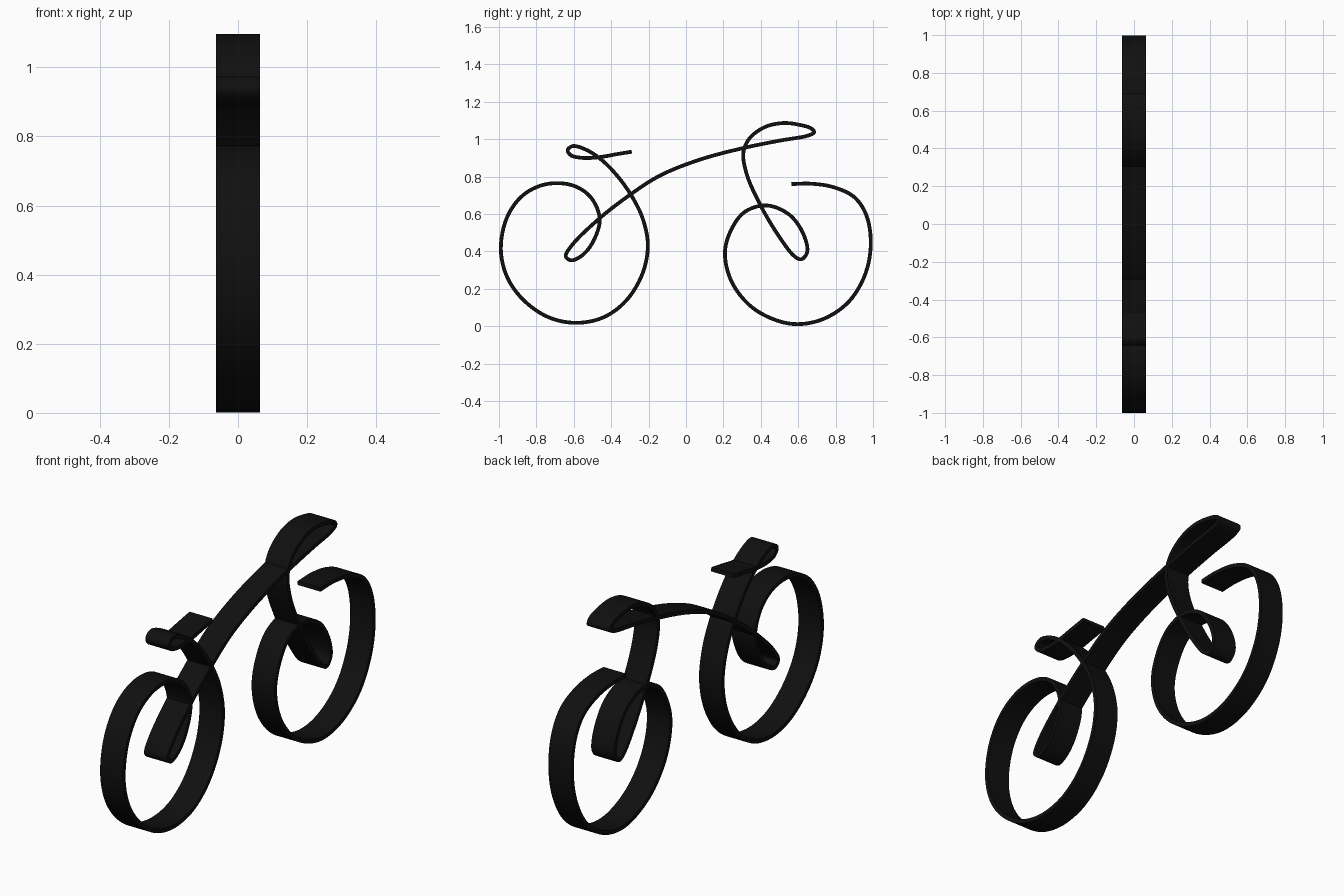
import bpy
import bmesh
from mathutils import Vector

if "Cube" in bpy.data.objects:
    bpy.data.objects.remove(bpy.data.objects["Cube"])

HALF_WIDTH = 0.0635   # along x
HALF_THICK = 0.01
STEPS = 6             # subdivisions between guide points

black = bpy.data.materials.new("black")
black.diffuse_color = (0.005, 0.005, 0.005, 1)
black.use_nodes = True
black.node_tree.nodes["Principled BSDF"].inputs["Base Color"].default_value = black.diffuse_color

# One continuous bent strip, as (y, z) guide points part by part
PARTS = {
    "seat": [
        (-.29, .933), (-.37, .92), (-.462, .904), (-.553, .90), (-.615, .914),
        (-.633, .941), (-.606, .963), (-.542, .947), (-.462, .898),
        (-.377, .815)],
    "rear_wheel": [
        (-.296, .705), (-.232, .577), (-.204, .433), (-.232, .283),
        (-.318, .139), (-.44, .048), (-.588, .018), (-.735, .048),
        (-.868, .139), (-.956, .262), (-.99, .411), (-.959, .577),
        (-.883, .690), (-.788, .748), (-.686, .765), (-.585, .745),
        (-.505, .684), (-.461, .572)],
    "frame": [
        (-.498, .45), (-.556, .378), (-.615, .352), (-.643, .374),
        (-.61, .433), (-.462, .577), (-.296, .705), (-.14, .805),
        (.072, .89), (.3125, .954), (.5, .992)],
    "handlebar": [
        (.655, 1.02), (.685, 1.037), (.672, 1.056), (.606, 1.077),
        (.515, 1.086), (.42, 1.064), (.34, 1.005), (.307, .93)],
    "front_fork": [
        (.323, .818), (.398, .647), (.5, .476), (.58, .374), (.617, .358),
        (.648, .396), (.628, .492), (.553, .596)],
    "front_wheel": [
        (.43, .646), (.3125, .61), (.238, .508), (.208, .39), (.243, .24),
        (.34, .112), (.468, .037), (.596, .011), (.74, .041), (.873, .134),
        (.96, .283), (.988, .444), (.964, .594), (.9, .69), (.79, .743),
        (.67, .762), (.563, .76)],
}


def spline(pts):
    """Centripetal Catmull-Rom curve through all points."""
    p = [pts[0] * 2 - pts[1]] + pts + [pts[-1] * 2 - pts[-2]]
    out = []
    for i in range(1, len(p) - 2):
        a, b, c, d = p[i - 1:i + 3]
        t1 = (b - a).length ** .5
        t2 = t1 + (c - b).length ** .5
        t3 = t2 + (d - c).length ** .5
        for k in range(STEPS):
            t = t1 + (t2 - t1) * k / STEPS
            ab, bc, cd = a.lerp(b, t / t1), b.lerp(c, (t - t1) / (t2 - t1)), c.lerp(d, (t - t2) / (t3 - t2))
            abc, bcd = ab.lerp(bc, t / t2), bc.lerp(cd, (t - t1) / (t3 - t1))
            out.append(abc.lerp(bcd, (t - t1) / (t2 - t1)))
    return out + [pts[-1]]


def strip(name, path, normals, cap_start, cap_end):
    """Rectangular section swept along part of the path."""
    bm = bmesh.new()
    rings = []
    for p, n in zip(path, normals):
        ring = []
        for sx, sn in ((-1, -1), (1, -1), (1, 1), (-1, 1)):
            q = p + n * (sn * HALF_THICK)
            ring.append(bm.verts.new((sx * HALF_WIDTH, q.x, q.y)))
        rings.append(ring)
    for r, s in zip(rings, rings[1:]):
        for k in range(4):
            j = (k + 1) % 4
            bm.faces.new((r[k], r[j], s[j], s[k]))
    if cap_start:
        bm.faces.new(rings[0][::-1])
    if cap_end:
        bm.faces.new(rings[-1])
    # Sweep direction decides the winding, so fix it against the outer side face
    bm.normal_update()
    bm.faces.ensure_lookup_table()
    side = bm.faces[1]                     # face on +x
    if side.normal.x < 0:
        bmesh.ops.reverse_faces(bm, faces=bm.faces)
    mesh = bpy.data.meshes.new(name)
    bm.to_mesh(mesh)
    bm.free()
    mesh.materials.append(black)
    obj = bpy.data.objects.new(name, mesh)
    bpy.context.collection.objects.link(obj)
    bpy.ops.object.select_all(action='DESELECT')
    obj.select_set(True)
    bpy.context.view_layer.objects.active = obj
    bpy.ops.object.shade_smooth_by_angle()


path = spline([Vector(q) for part in PARTS.values() for q in part])
normals = []
for i in range(len(path)):
    t = (path[min(i + 1, len(path) - 1)] - path[max(i - 1, 0)]).normalized()
    normals.append(Vector((-t.y, t.x)))

# Cut the strip into its named parts
start = 0
last = len(path) - 1
for name, pts in PARTS.items():
    end = min(start + len(pts) * STEPS, last)
    strip(name, path[start:end + 1], normals[start:end + 1], start == 0, end == last)
    start = end
